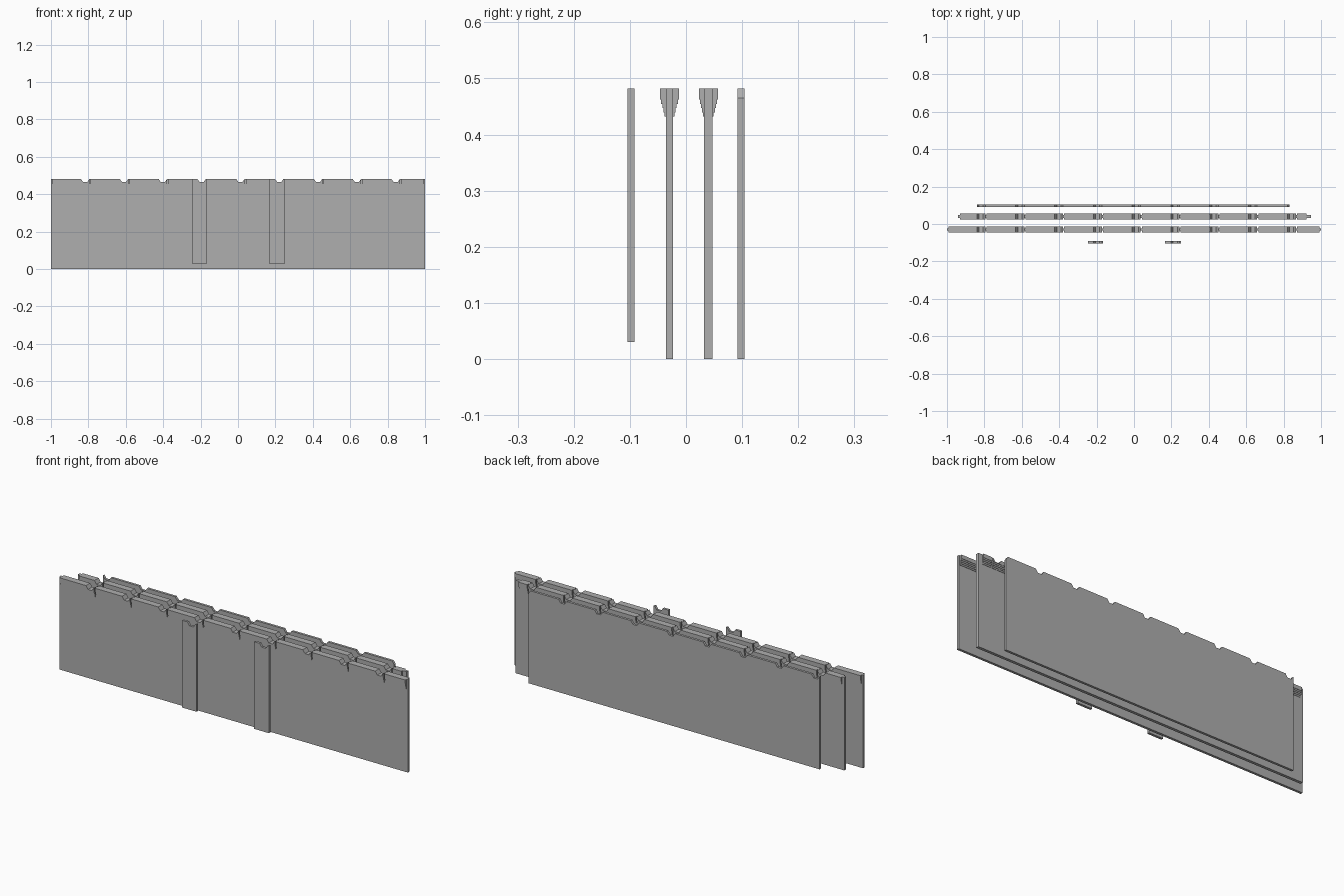
import bpy
import bmesh

if "Cube" in bpy.data.objects:
    bpy.data.objects.remove(bpy.data.objects["Cube"], do_unlink=True)

TOP = 0.482
FLOOR = 0.465        # bottom of the notches
PITCH = 0.2075       # spacing of the notches
FIRST = -0.84        # start of the first notch
WIDTH, SLOPE = 0.046, 0.012

stone = bpy.data.materials.new("grey_stone")
stone.use_nodes = True
grey = (0.43, 0.43, 0.43, 1)
stone.diffuse_color = grey
stone.node_tree.nodes["Principled BSDF"].inputs["Base Color"].default_value = grey


# Height of the notched top edge at a position along the wall
def top_at(x):
    for k in range(9):
        d = x - FIRST - k * PITCH
        if 0 < d < WIDTH:
            return TOP - (TOP - FLOOR) * min(1, d / SLOPE, (WIDTH - d) / SLOPE)
    return TOP


# Upright sheet with a notched top edge, extruded in depth
def sheet(bm, x0, x1, y0, y1, z0):
    corners = [FIRST + k * PITCH + d for k in range(9)
               for d in (0, SLOPE, WIDTH - SLOPE, WIDTH)]
    xs = [x0] + [x for x in corners if x0 + 0.001 < x < x1 - 0.001] + [x1]
    outline = [(x0, z0), (x1, z0)] + [(x, top_at(x)) for x in reversed(xs)]
    face = bm.faces.new([bm.verts.new((x, y0, z)) for x, z in outline])
    back = bmesh.ops.extrude_face_region(bm, geom=[face])["geom"]
    moved = [v for v in back if isinstance(v, bmesh.types.BMVert)]
    bmesh.ops.translate(bm, verts=moved, vec=(0, y1 - y0, 0))


def finish(name, bm):
    bmesh.ops.recalc_face_normals(bm, faces=bm.faces)
    mesh = bpy.data.meshes.new(name)
    bm.to_mesh(mesh)
    bm.free()
    mesh.materials.append(stone)
    obj = bpy.data.objects.new(name, mesh)
    bpy.context.collection.objects.link(obj)


def panel(name, *size):
    bm = bmesh.new()
    sheet(bm, *size)
    finish(name, bm)


# Stepped overhang: nested sheets, broken by a slit after every notch
def corbel(name, x0, x1, y, inner):
    slits = [FIRST + WIDTH + k * PITCH for k in range(9)]
    starts = [x0] + [s + 0.006 for s in slits]
    ends = slits + [x1]
    bm = bmesh.new()
    for a, b in zip(starts, ends):
        for i in range(5):
            half = inner + (0.017 - inner) * (i + 1) / 5
            sheet(bm, a, b, y - half, y + half, 0.432 + 0.0076 * i)
    finish(name, bm)


# Main walls with their overhangs
panel("front_wall", -1, 1, -0.036, -0.023, 0)
corbel("front_wall_corbel", -0.992, 0.992, -0.0295, 0.0065)
panel("middle_wall", -0.942, 0.945, 0.0325, 0.0475, 0)
corbel("middle_wall_corbel", -0.93, 0.922, 0.04, 0.0075)

# Plain back panel
panel("back_panel", -0.84, 0.832, 0.092, 0.1045, 0)

# Narrow buttress strips at the front
panel("right_buttress", -0.247, -0.165, -0.1045, -0.092, 0.03)
panel("left_buttress", 0.166, 0.25, -0.1045, -0.092, 0.03)
